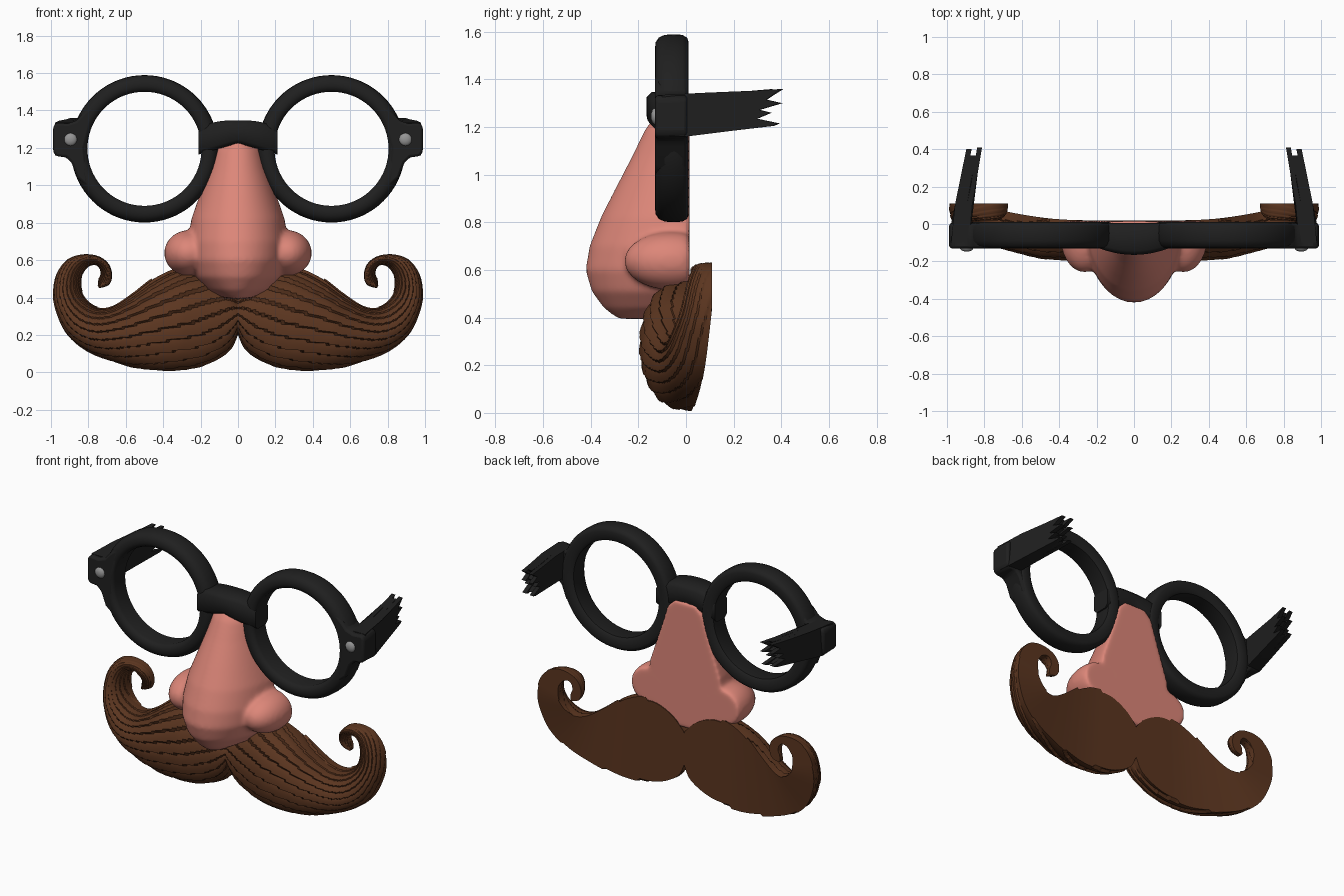
import bpy, bmesh, math
from mathutils import Vector

if "Cube" in bpy.data.objects:
    bpy.data.objects.remove(bpy.data.objects["Cube"])


def material(name, rgb):
    m = bpy.data.materials.new(name)
    m.diffuse_color = (*rgb, 1)
    m.use_nodes = True
    m.node_tree.nodes["Principled BSDF"].inputs["Base Color"].default_value = m.diffuse_color
    return m


BLACK = material("black plastic", (0.014, 0.014, 0.014))
PINK = material("pink skin", (0.72, 0.24, 0.19))
BROWN = material("brown hair", (0.105, 0.036, 0.014))
GREY = material("grey metal", (0.30, 0.30, 0.30))


def make(name, verts, faces, mat, mirror=False, bevel=0, angle=35):
    bm = bmesh.new()
    vs = [bm.verts.new(v) for v in verts]
    for f in faces:
        bm.faces.new([vs[i] for i in f])
    bmesh.ops.recalc_face_normals(bm, faces=bm.faces)
    me = bpy.data.meshes.new(name)
    bm.to_mesh(me)
    bm.free()
    ob = bpy.data.objects.new(name, me)
    bpy.context.collection.objects.link(ob)
    me.materials.append(mat)
    bpy.ops.object.select_all(action='DESELECT')
    ob.select_set(True)
    bpy.context.view_layer.objects.active = ob
    bpy.ops.object.shade_smooth_by_angle(angle=math.radians(angle))
    if bevel:
        b = ob.modifiers.new("bevel", 'BEVEL')
        b.width, b.segments, b.limit_method = bevel, 2, 'ANGLE'
    if mirror:
        ob.modifiers.new("mirror", 'MIRROR')
    return ob


def loft(rings, closed=False, start_cap=True, end_cap=True):
    """Skin a list of equal closed rings; returns verts and faces."""
    n, k = len(rings[0]), len(rings)
    verts = [v for r in rings for v in r]
    faces = []
    for i in range(k if closed else k - 1):
        a, b = i * n, (i + 1) % k * n
        faces += [(a + j, a + (j + 1) % n, b + (j + 1) % n, b + j) for j in range(n)]
    if not closed:
        if start_cap:
            faces.append(tuple(range(n)))
        if end_cap:
            faces.append(tuple(range((k - 1) * n, k * n)))
    return verts, faces


# Round rims, a soft section turned about the lens axis
section = [(.305, -.105), (.313, -.122), (.335, -.13), (.36, -.128), (.38, -.115), (.392, -.09),
           (.394, -.05), (.392, -.015), (.38, .005), (.365, .01), (.32, .01), (.305, -.002)]
rings = []
for i in range(72):
    a = 2 * math.pi * i / 72
    rings.append([(.5 + r * math.cos(a), y, 1.195 + r * math.sin(a)) for r, y in section])
make("rims", *loft(rings, closed=True), BLACK, mirror=True, angle=50)

# Bridge over the nose
rings = []
for i in range(13):
    x = -.21 + .42 * i / 12
    u = abs(x) / .21
    top, bot = 1.347 - .045 * u ** 3, 1.225 - .06 * u
    front, back, c = -.165 + .045 * u ** 2, .005, .022
    rings.append([(x, front + c, top), (x, front, top - c), (x, front, bot + c), (x, front + c, bot),
                  (x, back - c, bot), (x, back, bot + c), (x, back, top - c), (x, back - c, top)])
make("bridge", *loft(rings), BLACK, angle=50)

# Flared hinge blocks at the outer sides
outline = [(.76, 1.44), (.83, 1.385), (.865, 1.345), (.91, 1.33), (.97, 1.335), (.988, 1.315),
           (.988, 1.175), (.97, 1.155), (.92, 1.15), (.89, 1.12), (.86, 1.04), (.80, .99), (.82, 1.2)]
make("hinge_blocks", *loft([[(x, y, z) for x, z in outline] for y in (-.13, .005)]),
     BLACK, mirror=True, bevel=.015)

# Rivets
rings = []
for r, y in ((.034, -.12), (.034, -.134), (.026, -.142), (.01, -.147)):
    rings.append([(.895 + r * math.cos(i * math.pi / 10), y, 1.245 + r * math.sin(i * math.pi / 10))
                  for i in range(20)])
make("rivets", *loft(rings), GREY, mirror=True, angle=60)

# Snapped temple arms: three layers, each with its own splintered end
arm = [(-.1, 1.165), (.0, 1.16), (.2, 1.185), (.37, 1.205), (.395, 1.215), (.30, 1.235), (.36, 1.26),
       (.31, 1.272), (.405, 1.30), (.34, 1.315), (.37, 1.335), (.41, 1.36), (.28, 1.352),
       (.1, 1.345), (-.1, 1.335)]
for k, (name, x0, x1, cut) in enumerate((("arm_inner", .882, .912, 1.0),
                                         ("arm_middle", .912, .945, .72),
                                         ("arm_outer", .945, .978, .95))):
    def place(x, y, z):
        if y > .25:
            y = .25 + (y - .25) * cut
        return (x - .17 * max(y, 0) - (x - .882) * .35 * max(y, 0), y, z)
    make(name, *loft([[place(x, y, z) for y, z in arm] for x in (x0, x1)]), BLACK, mirror=True)

# Nose: lofted ridge and bulb with side wings, fused and smoothed, flat at the back
levels = [(1.245, .07, -.13, .015), (1.19, .128, -.172, .015), (1.08, .16, -.225, .015),
          (.95, .205, -.292, .015), (.82, .25, -.358, .015), (.70, .268, -.405, .015),
          (.60, .264, -.422, .015), (.51, .232, -.396, .015), (.44, .165, -.345, .015),
          (.395, .07, -.285, -.1)]
rings = []
for z, w, front, back in levels:
    rings.append([(w * math.cos(math.pi * i / 24), back + (front - back) * math.sin(math.pi * i / 24) ** .9, z)
                  for i in range(25)])
verts, faces = loft(rings)
for side in (-1, 1):
    wing = []
    for i in range(1, 16):
        t = math.pi * i / 16
        wing.append([(side * (.265 + .13 * math.sin(t) * math.cos(p)),
                      min(.015, -.06 + .20 * math.sin(t) * math.sin(p)),
                      .638 + .122 * math.cos(t)) for p in [2 * math.pi * j / 28 for j in range(28)]])
    wv, wf = loft(wing)
    faces += [tuple(i + len(verts) for i in f) for f in wf]
    verts += wv
nose = make("nose", verts, faces, PINK)
remesh = nose.modifiers.new("fuse", 'REMESH')
remesh.mode, remesh.voxel_size, remesh.use_smooth_shade = 'VOXEL', .013, True
smooth = nose.modifiers.new("soften", 'SMOOTH')
smooth.factor, smooth.iterations = .5, 8

# Moustache: upper and lower edge points from the middle to the curled tip (x, z, x, z)
edges = [(0, .41, 0, .20), (.08, .49, .05, .11), (.20, .55, .19, .035), (.32, .555, .36, .012),
         (.45, .505, .50, .018), (.56, .425, .65, .052), (.66, .36, .80, .11), (.73, .345, .915, .205),
         (.79, .37, .975, .33), (.828, .42, .988, .43), (.838, .48, .968, .53), (.825, .535, .915, .60),
         (.795, .567, .838, .63), (.76, .572, .75, .622), (.74, .552, .692, .58), (.735, .525, .673, .52),
         (.745, .50, .69, .468), (.75, .462, .742, .45)]
pts = [Vector(e) for e in edges]
STEPS, ACROSS = 8, 72


def spline(i, t):
    p0, p1, p2, p3 = (pts[min(max(i + d, 0), len(pts) - 1)] for d in (-1, 0, 1, 2))
    return .5 * (2 * p1 + (p2 - p0) * t + (2 * p0 - 5 * p1 + 4 * p2 - p3) * t * t
                 + (3 * p1 - p0 - 3 * p2 + p3) * t ** 3)


rings = []
total = (len(pts) - 1) * STEPS
for q in range(total + 1):
    i = min(q // STEPS, len(pts) - 2)
    ux, uz, lx, lz = spline(i, q / STEPS - i)
    s = q / total
    if q == 0:
        ux = lx = 0
    cx, cz, hx, hz = (ux + lx) / 2, (uz + lz) / 2, (ux - lx) / 2, (uz - lz) / 2
    b = min(1, max(0, (s - .15) / .42))
    back = .02 + .09 * b * b * (3 - 2 * b)
    depth = .15 + .065 * min(1, s / .16)
    if s > .25:
        depth -= .125 * min(1, (s - .25) / .42)
    if s > .8:
        depth *= 1 - .6 * (s - .8) / .2
    ring = []
    for j in range(ACROSS + 1):
        v = j / ACROSS
        a = math.pi * v
        # overlapping hair locks: saw-tooth steps sweeping from the top edge to the lower edge
        f = (10 * (v - .75 * s) + .25 * math.sin(17 * s + 5 * v) + 20) % 1
        lock = 1 + .085 * (f ** .6 - .75)
        c = math.cos(a) * lock
        ring.append((max(0, cx + hx * c), back - depth * lock * math.sin(a) ** .8, cz + hz * c))
    rings.append(ring)
make("moustache", *loft(rings, start_cap=False), BROWN, mirror=True, angle=30)
